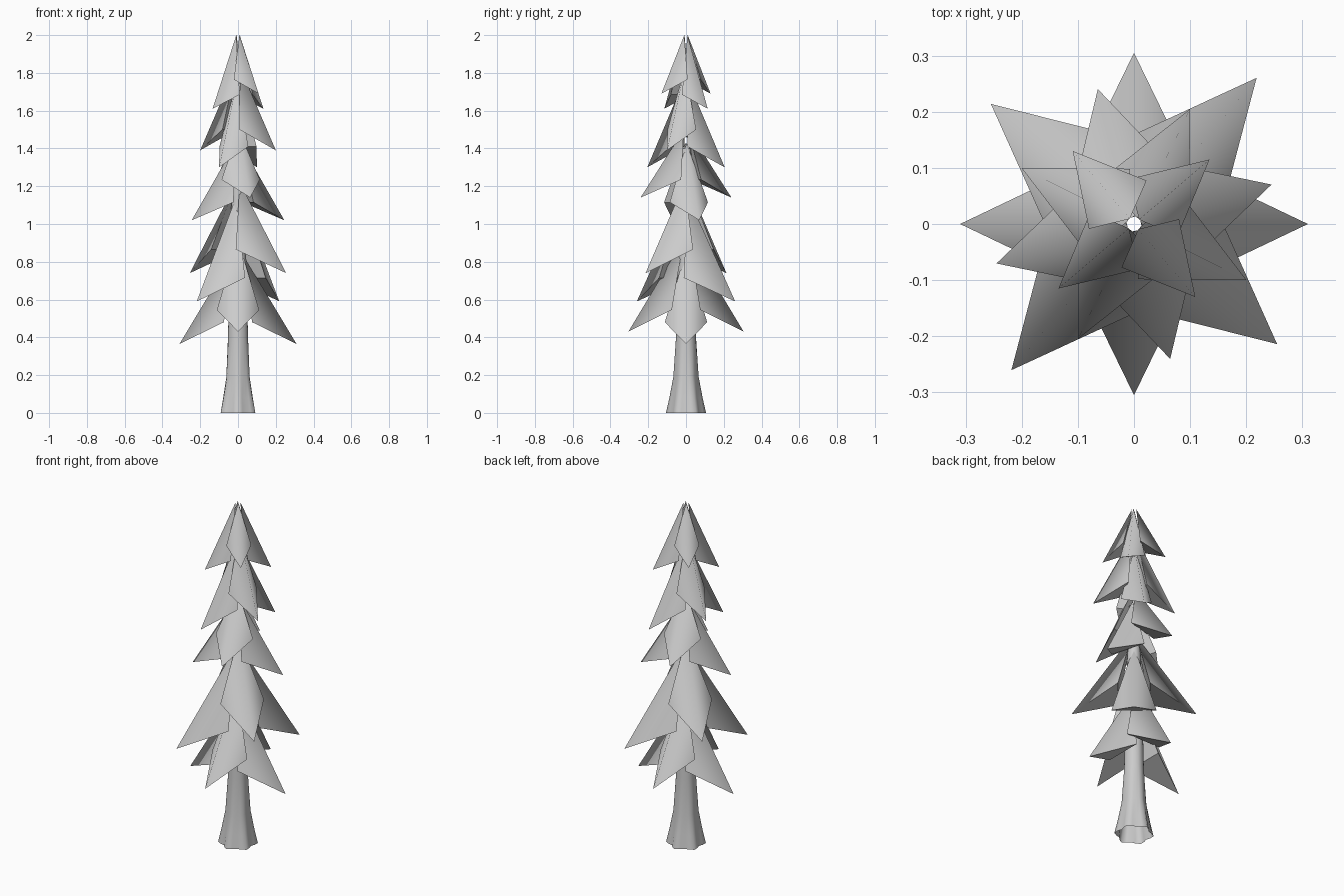
import bpy, bmesh
from math import sin, cos, radians, pi

cube = bpy.data.objects.get("Cube")
if cube:
    bpy.data.objects.remove(cube, do_unlink=True)

grey = bpy.data.materials.new("plain_grey")
grey.use_nodes = True
colour = (0.6, 0.6, 0.6, 1)
grey.diffuse_color = colour
grey.node_tree.nodes["Principled BSDF"].inputs["Base Color"].default_value = colour


def finish(bm, name):
    mesh = bpy.data.meshes.new(name)
    bm.to_mesh(mesh)
    bm.free()
    mesh.materials.append(grey)
    obj = bpy.data.objects.new(name, mesh)
    bpy.context.collection.objects.link(obj)
    return obj


# Trunk: open tube with six root lobes that fade out upwards
def make_trunk():
    sides = 24
    profile = [(0, .095, .011), (.08, .081, .007), (.19, .064, .003),
               (.4, .053, 0), (.8, .044, 0), (1.4, .027, 0)]
    bm = bmesh.new()
    rings = []
    for z, r, lobe in profile:
        ring = []
        for i in range(sides):
            a = 2 * pi * i / sides
            rr = r - lobe * cos(6 * a)
            ring.append(bm.verts.new((rr * cos(a), rr * sin(a), z)))
        rings.append(ring)
    for low, high in zip(rings, rings[1:]):
        for i in range(sides):
            j = (i + 1) % sides
            bm.faces.new((low[i], low[j], high[j], high[i])).smooth = True
    finish(bm, "trunk")


# Branch: drooping four-sided wedge with a soft ridge and crisp lower edges
def make_branch(name, angle, reach, tip_z, apex_z, corner_r, half_width, rise):
    a = radians(angle)

    def place(r, side, z):
        return (r * cos(a) - side * sin(a), r * sin(a) + side * cos(a), z)

    bm = bmesh.new()
    apex = bm.verts.new(place(.012, 0, apex_z))
    tip = bm.verts.new(place(reach, 0, tip_z))
    left = bm.verts.new(place(corner_r, half_width, tip_z + rise))
    right = bm.verts.new(place(corner_r, -half_width, tip_z + rise))
    for tri in ((apex, left, tip), (apex, tip, right),
                (tip, left, right), (apex, right, left)):
        bm.faces.new(tri).smooth = True
    ridge = bm.edges.get((apex, tip))
    for edge in bm.edges:
        edge.smooth = edge == ridge
    bmesh.ops.recalc_face_normals(bm, faces=bm.faces)
    finish(bm, name)


# Each tier: corner radius, half width, corner rise, then two opposed pairs
# given as (angle, reach, tip height, apex height)
tiers = [
    (.075, .112, .115, (0, .31, .365, .86), (90, .305, .43, .92)),
    (.085, .12, .125, (50, .34, .59, 1.15), (140, .333, .74, 1.22)),
    (.055, .105, .095, (16, .255, 1.02, 1.43), (105, .249, 1.14, 1.5)),
    (.05, .085, .11, (64, .228, 1.30, 1.76), (153.5, .224, 1.39, 1.83)),
    (.045, .067, .075, (40.5, .177, 1.61, 2), (130, .17, 1.69, 2)),
]

make_trunk()
for n, (corner_r, half_width, rise, lower, upper) in enumerate(tiers, 1):
    for label, (angle, reach, tip_z, apex_z) in (("lower", lower), ("upper", upper)):
        for k in range(2):
            make_branch(f"tier_{n}_{label}_branch_{k + 1}", angle + 180 * k,
                        reach, tip_z, apex_z, corner_r, half_width, rise)
